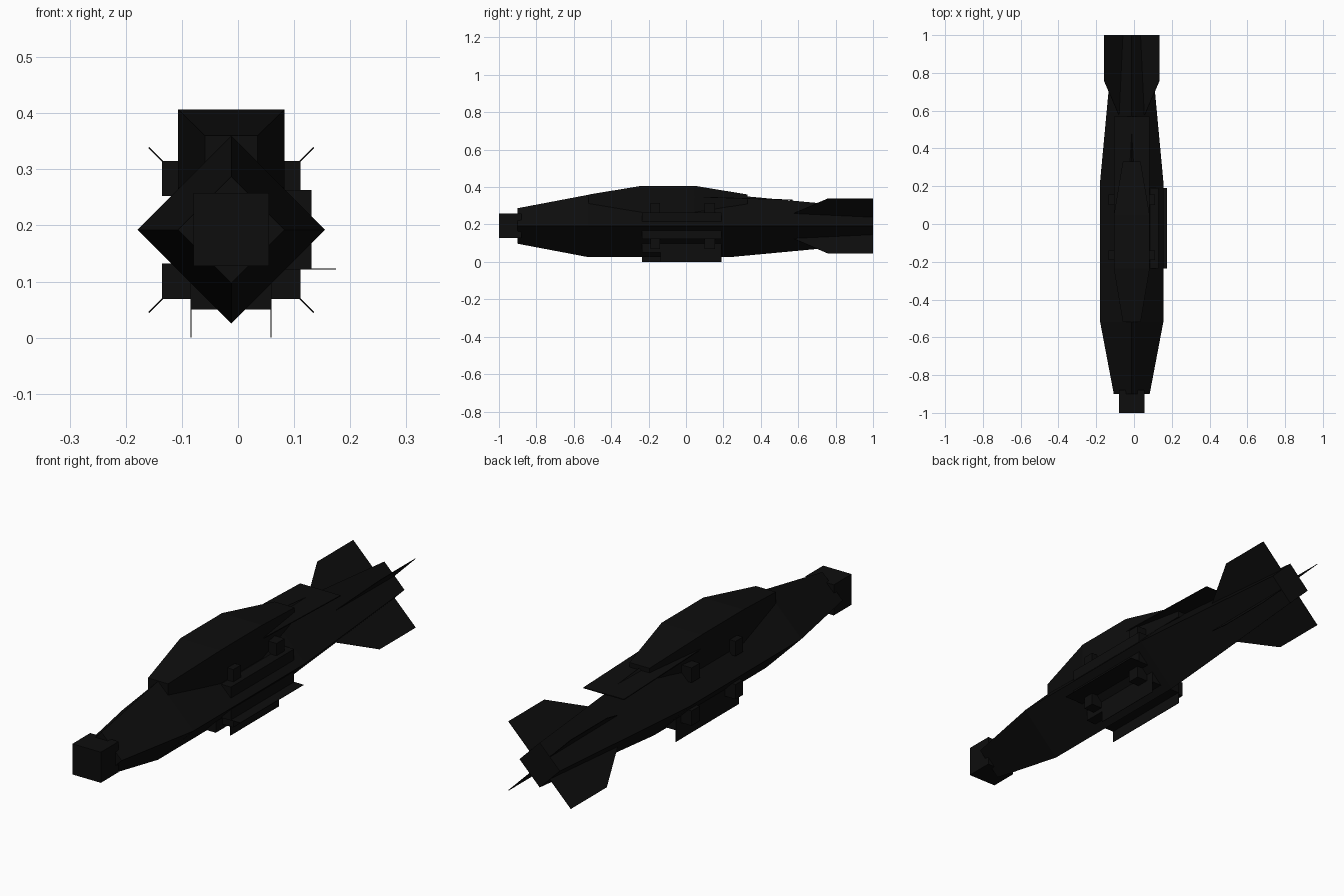
import bpy, bmesh
from mathutils import Vector

cube = bpy.data.objects.get("Cube")
if cube:
    bpy.data.objects.remove(cube, do_unlink=True)

CX, CZ = -0.012, 0.192      # long axis of the body

black = bpy.data.materials.new("near_black")
black.use_nodes = True
black.diffuse_color = (0.004, 0.004, 0.004, 1)
bsdf = next(n for n in black.node_tree.nodes if n.type == 'BSDF_PRINCIPLED')
bsdf.inputs["Base Color"].default_value = black.diffuse_color


def finish(name, bm):
    bmesh.ops.recalc_face_normals(bm, faces=bm.faces)
    mesh = bpy.data.meshes.new(name)
    bm.to_mesh(mesh)
    bm.free()
    mesh.materials.append(black)
    obj = bpy.data.objects.new(name, mesh)
    bpy.context.collection.objects.link(obj)
    return obj


def loft(name, rings):
    """Bridge rings with equal point counts and cap both ends."""
    bm = bmesh.new()
    loops = [[bm.verts.new(p) for p in ring] for ring in rings]
    n = len(loops[0])
    for a, b in zip(loops, loops[1:]):
        for i in range(n):
            j = (i + 1) % n
            bm.faces.new((a[i], a[j], b[j], b[i]))
    bm.faces.new(loops[0])
    bm.faces.new(loops[-1])
    return finish(name, bm)


def rect(y, x0, x1, z0, z1):
    return [(x0, y, z0), (x1, y, z0), (x1, y, z1), (x0, y, z1)]


def box(name, x, y, z):
    return loft(name, [rect(v, *x, *z) for v in y])


def diamond(y, r):
    return [(CX + r, y, CZ), (CX, y, CZ + r), (CX - r, y, CZ), (CX, y, CZ - r)]


# Main body, diamond in section
loft("body", [diamond(y, r) for y, r in
              ((-0.9, 0.095), (-0.52, 0.167), (0.23, 0.167), (1.0, 0.095))])

# Square nose block
box("nose", (CX - 0.067, CX + 0.067), (-1.0, -0.88), (0.128, 0.258))

# Raised top housing, tapered at both ends
loft("top_housing", [rect(y, CX - w, CX + w, z0, z1) for y, w, z0, z1 in
                     ((-0.52, 0.047, 0.31, 0.36), (-0.235, 0.095, 0.265, 0.407),
                      (0.045, 0.095, 0.265, 0.407), (0.33, 0.047, 0.31, 0.36))])

# Thin deck behind the housing
loft("rear_deck", [rect(y, CX - 0.095, CX + 0.095, z - 0.004, z)
                   for y, z in ((0.03, 0.35), (0.57, 0.333))])

# Side and bottom bays, each with thin hanging panels
BAY = (-0.235, 0.19)
T = 0.002
LOW, HIGH = CZ - 0.071, CZ + 0.071
LEFT, RIGHT = CX - 0.073, CX + 0.072
box("side_bay", (CX, CX + 0.143), BAY, (LOW, HIGH))
box("bottom_bay", (LEFT, RIGHT), BAY, (0.05, CZ))
box("side_panel", (CX + 0.1, 0.175), BAY, (LOW, LOW + T))
box("bottom_panel_right", (LEFT, LEFT + T), BAY, (0, 0.08))
box("bottom_panel_left", (RIGHT - T, RIGHT), (-0.137, 0.19), (0, 0.08))

# Mounting blocks and tail fins on the four diagonal faces
FIN = ((0.57, 0.066), (0.76, 0.147), (1.0, 0.147), (1.0, 0.03), (0.57, 0.03))
for sx in (-1, 1):
    for sz in (-1, 1):
        tag = ("upper" if sz > 0 else "lower") + ("_left" if sx > 0 else "_right")
        for end, ys in (("front", (-0.19, -0.14)), ("rear", (0.1, 0.155))):
            box(f"{end}_block_{tag}",
                sorted((CX + sx * 0.06, CX + sx * 0.123)), ys,
                sorted((CZ + sz * 0.06, CZ + sz * 0.123)))
        side = Vector((sz, 0, -sx)).normalized() * 0.0012
        loft(f"fin_{tag}", [[Vector((CX + sx * r, y, CZ + sz * r)) + side * s
                             for y, r in FIN] for s in (-1, 1)])
